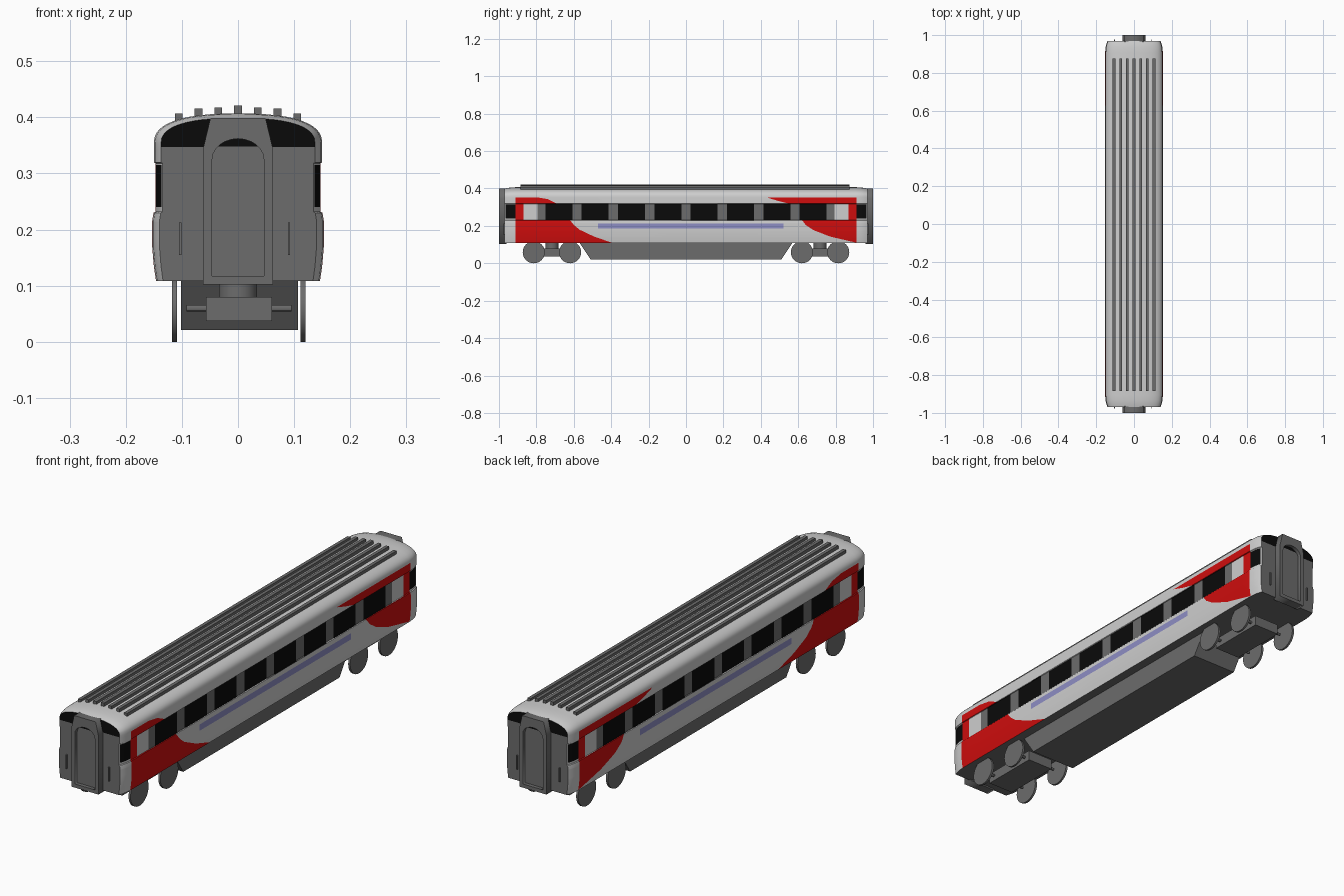
import bpy, bmesh, math
from mathutils import Vector, Matrix

if "Cube" in bpy.data.objects:
    bpy.data.objects.remove(bpy.data.objects["Cube"])

def mat(name, rgb):
    m = bpy.data.materials.new(name)
    m.diffuse_color = (*rgb, 1)
    m.use_nodes = True
    m.node_tree.nodes["Principled BSDF"].inputs["Base Color"].default_value = m.diffuse_color
    return m

LIGHT = mat("light_grey", (0.62, 0.62, 0.62))
RED = mat("red", (0.62, 0.004, 0.004))
DARK = mat("dark_grey", (0.15, 0.15, 0.15))
BLACK = mat("black", (0.003, 0.003, 0.003))
BLUE = mat("pale_blue", (0.27, 0.27, 0.55))

def finish(name, bm, mats, smooth=False):
    bmesh.ops.recalc_face_normals(bm, faces=bm.faces[:])
    me = bpy.data.meshes.new(name)
    bm.to_mesh(me)
    bm.free()
    for m in mats:
        me.materials.append(m)
    ob = bpy.data.objects.new(name, me)
    bpy.context.collection.objects.link(ob)
    if smooth:
        bpy.ops.object.select_all(action='DESELECT')
        ob.select_set(True)
        bpy.context.view_layer.objects.active = ob
        bpy.ops.object.shade_smooth_by_angle(angle=math.radians(30))
    return ob

def prism(name, pts, lo, hi, axis, m):
    """Extrude a 2D outline: axis 'X' uses (y,z), axis 'Y' uses (x,z)."""
    bm = bmesh.new()
    place = (lambda a, b, c: (c, a, b)) if axis == 'X' else (lambda a, b, c: (a, c, b))
    rings = [[bm.verts.new(place(a, b, c)) for a, b in pts] for c in (lo, hi)]
    bm.faces.new(rings[0])
    bm.faces.new(rings[1])
    n = len(pts)
    for i in range(n):
        j = (i + 1) % n
        bm.faces.new((rings[0][i], rings[0][j], rings[1][j], rings[1][i]))
    return finish(name, bm, [m])

def box(name, x0, x1, y0, y1, z0, z1, m=DARK):
    return prism(name, [(x0, z0), (x1, z0), (x1, z1), (x0, z1)], y0, y1, 'Y', m)

def cylinder(name, r, x0, x1, y, z, axis='X', seg=32):
    bm = bmesh.new()
    bmesh.ops.create_cone(bm, cap_ends=True, segments=seg, radius1=r, radius2=r, depth=x1 - x0)
    mid = (x0 + x1) / 2
    if axis == 'X':
        mtx = Matrix.Translation((mid, y, z)) @ Matrix.Rotation(math.pi / 2, 4, 'Y')
    else:
        mtx = Matrix.Translation((0, y, mid))
    bmesh.ops.transform(bm, matrix=mtx, verts=bm.verts[:])
    return finish(name, bm, [DARK], True)

# ---- body shell: cross-section lofted along y, narrowing at the ends
half = [(0.146, 0.108), (0.150, 0.135), (0.153, 0.17), (0.153, 0.215), (0.1505, 0.23),
        (0.147, 0.232), (0.147, 0.318), (0.150, 0.32)]
for i in range(13):
    t = math.pi / 2 * i / 12
    half.append((0.15 * max(math.cos(t), 0) ** 0.8 if i < 12 else 0, 0.353 + 0.054 * math.sin(t) ** 0.8))
section = half + [(-x, z) for x, z in half[-2::-1]]
ends = [(0.97, 0.915), (0.955, 0.955), (0.935, 0.985), (0.905, 1)]
stations = [(-y, s) for y, s in ends] + ends[::-1]
bm = bmesh.new()
rings = [[bm.verts.new((x * s, y, z if z < 0.353 else 0.353 + (z - 0.353) * (1 - (1 - s) * 1.8)))
          for x, z in section] for y, s in stations]
n = len(section)
for a, b in zip(rings, rings[1:]):
    for i in range(n):
        j = (i + 1) % n
        bm.faces.new((a[i], a[j], b[j], b[i]))
bm.faces.new(rings[0])
bm.faces.new(rings[-1])

# ---- livery outlines: (y, z) swooshes on the sides
low_front = [(-0.62, 0.231), (-0.60, 0.205), (-0.57, 0.18), (-0.49, 0.142), (-0.39, 0.108)]
low_back = [(0.62, 0.231), (0.64, 0.205), (0.68, 0.178), (0.77, 0.143), (0.92, 0.108)]
top_front = [(-0.80, 0.353), (-0.74, 0.343), (-0.69, 0.319)]
top_back = [(0.43, 0.353), (0.49, 0.334), (0.55, 0.319)]
panes = [(-0.68 + 0.1943 * i - 0.072, -0.68 + 0.1943 * i + 0.072) for i in range(8)]

def cut(co, no, keep=lambda c: True):
    faces = [f for f in bm.faces if keep(f.calc_center_median())]
    geom = faces + list({e for f in faces for e in f.edges}) + list({v for f in faces for v in f.verts})
    bmesh.ops.bisect_plane(bm, geom=geom, plane_co=co, plane_no=no, dist=1e-5)

side = lambda c: c.z < 0.353 and abs(c.x) > 0.1
for y in [-0.965, -0.912, -0.87, -0.795, 0.795, 0.87, 0.912, 0.965, -0.47, 0.52] + [v for p in panes for v in p]:
    cut((0, y, 0), (0, 1, 0), side)
for z in (0.187, 0.213, 0.24, 0.315):
    cut((0, 0, z), (0, 0, 1), side)
cut((0, 0, 0.347), (0, 0, 1), lambda c: abs(c.y) > 0.969)
for line in (low_front, low_back, top_front, top_back):
    for (y0, z0), (y1, z1) in zip(line, line[1:]):
        for y, z in ((y0, z0), (y1, z1)):
            cut((0, 0, z), (0, 0, 1), lambda c: side(c) and line[0][0] - 0.2 < c.y < line[-1][0] + 0.2)
        cut((0, y0, z0), (0, z0 - z1, y1 - y0), lambda c: side(c) and z1 < c.z < z0)

def edge_y(line, z):
    for (y0, z0), (y1, z1) in zip(line, line[1:]):
        if z >= z1:
            return y0 + (y1 - y0) * (z0 - z) / (z0 - z1)
    return line[-1][0]

def colour(c, no):
    y, z = c.y, c.z
    if abs(no.y) > 0.95 and abs(y) > 0.969:
        return 3 if z > 0.347 else 2
    if z < 0.1085:
        return 2
    if z > 0.353:
        return 0
    if abs(y) > 0.912:
        return 3 if 0.24 < z < 0.315 and abs(y) < 0.965 else 0
    if z > 0.319:
        return 1 if y < edge_y(top_front, z) or y > edge_y(top_back, z) else 0
    if z > 0.231:
        if abs(y) > 0.87:
            return 1
        if abs(y) > 0.795:
            return 0
        return 3 if any(a < y < b for a, b in panes) else 2
    if y < edge_y(low_front, z) or y > edge_y(low_back, z):
        return 1
    return 4 if 0.187 < z < 0.213 and -0.47 < y < 0.52 else 0

bm.normal_update()
for f in bm.faces:
    f.material_index = colour(f.calc_center_median(), f.normal)
finish("body_shell", bm, [LIGHT, RED, DARK, BLACK, BLUE], True)

# ---- roof ribs
for i in range(-3, 4):
    top = (0.421, 0.418, 0.416, 0.407)[abs(i)]
    box("roof_rib", i * 0.0352 - 0.007, i * 0.0352 + 0.007, -0.885, 0.875, top - 0.026, top)

# ---- underframe equipment skirt
prism("underframe", [(-0.57, 0.11), (-0.51, 0.021), (0.51, 0.021), (0.57, 0.11)], -0.102, 0.107, 'X', DARK)

# ---- gangways at both ends: frame with an arched opening and a recessed door
arch = [(-0.046, 0.117), (0.046, 0.117)] + [
    (0.046 * math.cos(math.pi * i / 12), 0.325 + 0.037 * math.sin(math.pi * i / 12)) for i in range(13)]
outer = [(-0.062, 0.102), (0.062, 0.102), (0.062, 0.345), (0.049, 0.399), (-0.049, 0.399), (-0.062, 0.345)]
for s in (-1, 1):
    cu = bpy.data.curves.new("gangway_outline", 'CURVE')
    cu.dimensions = '2D'
    cu.fill_mode = 'BOTH'
    cu.extrude = 0.02
    for pts in (outer, arch):
        sp = cu.splines.new('POLY')
        sp.points.add(len(pts) - 1)
        for p, (x, z) in zip(sp.points, pts):
            p.co = (x, z, 0, 1)
        sp.use_cyclic_u = True
    tmp = bpy.data.objects.new("gangway_outline", cu)
    bpy.context.collection.objects.link(tmp)
    bpy.context.view_layer.update()
    me = bpy.data.meshes.new_from_object(tmp.evaluated_get(bpy.context.evaluated_depsgraph_get()))
    bpy.data.objects.remove(tmp)
    bm = bmesh.new()
    bm.from_mesh(me)
    bmesh.ops.remove_doubles(bm, verts=bm.verts[:], dist=1e-5)
    bmesh.ops.transform(bm, verts=bm.verts[:],
                        matrix=Matrix.Translation((0, s * 0.98, 0)) @ Matrix.Rotation(math.pi / 2, 4, 'X'))
    for f in bm.faces:
        f.material_index = 0
    finish("gangway_frame", bm, [DARK])
    ys = sorted((s * 0.968, s * 0.985))
    box("gangway_door", -0.048, 0.048, *ys, 0.112, 0.348)
    box("gangway_door_top", -0.044, 0.044, *ys, 0.348, 0.364, BLACK)
    # handrails on the end wall
    for x in (-0.103, 0.091):
        box("handrail", x - 0.002, x + 0.002, *sorted((s * 0.969, s * 0.976)), 0.155, 0.213)

# ---- bogies
for s in (-1, 1):
    yc = s * 0.717
    box("bogie_frame", -0.057, 0.061, yc - 0.125, yc + 0.125, 0.037, 0.08)
    cylinder("bogie_pivot", 0.034, 0.078, 0.112, yc, 0, 'Z')
    for dy in (-0.097, 0.097):
        cylinder("axle", 0.006, -0.092, 0.095, yc + dy, 0.06, seg=12)
        for x in (-0.1135, 0.1155):
            cylinder("wheel", 0.059, x - 0.0045, x + 0.0045, yc + dy, 0.059)
